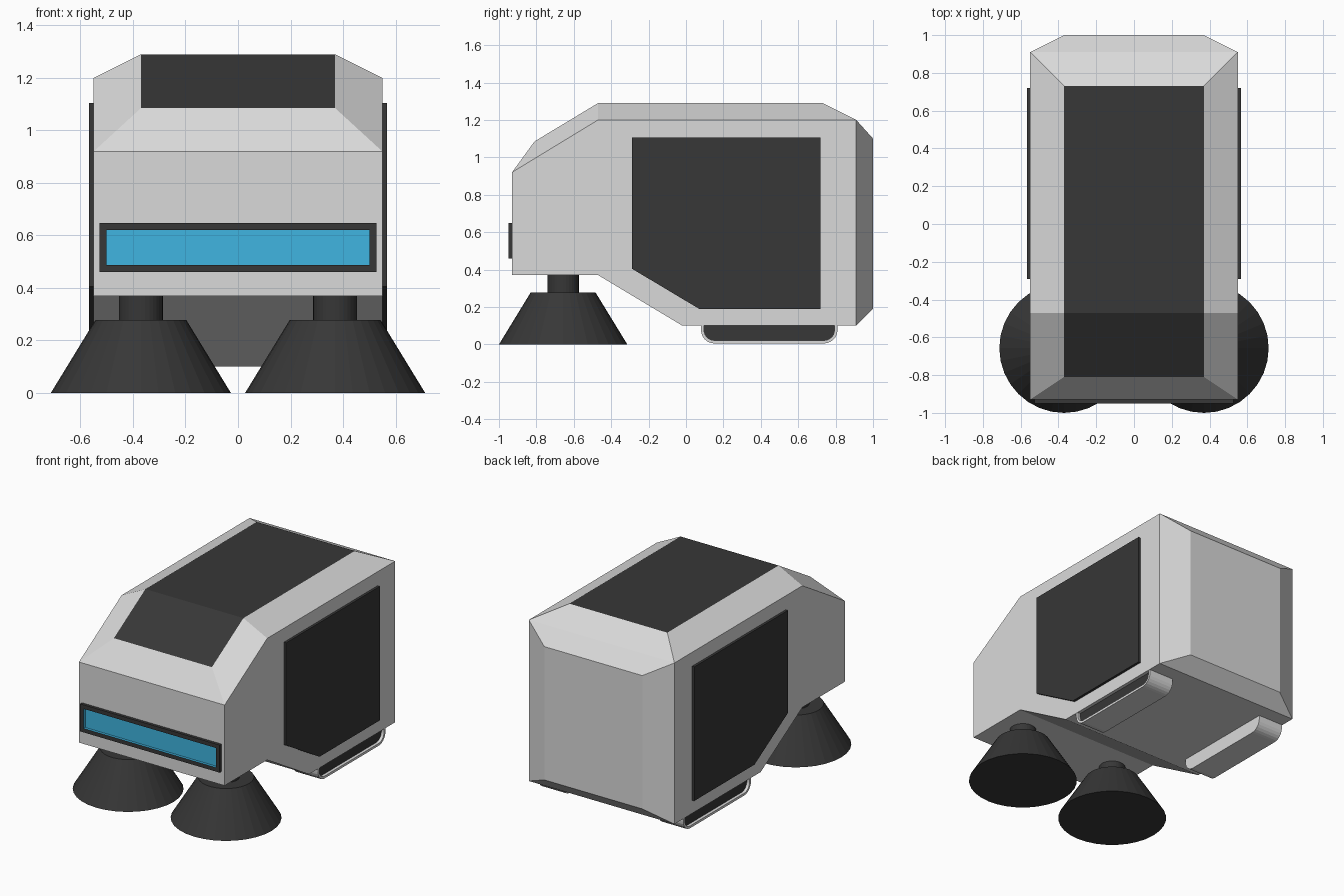
import bpy, bmesh, math
from mathutils import Vector

if "Cube" in bpy.data.objects:
    bpy.data.objects.remove(bpy.data.objects["Cube"], do_unlink=True)


def material(name, rgb):
    m = bpy.data.materials.new(name)
    m.use_nodes = True
    col = (*rgb, 1.0)
    m.diffuse_color = col
    m.node_tree.nodes["Principled BSDF"].inputs["Base Color"].default_value = col
    return m


GREY = material("light grey shell", (0.7, 0.7, 0.7))
DARK = material("charcoal", (0.038, 0.038, 0.038))
BLUE = material("blue light", (0.05, 0.46, 0.75))


def finish(bm, name, mats):
    bmesh.ops.recalc_face_normals(bm, faces=bm.faces)
    me = bpy.data.meshes.new(name)
    bm.to_mesh(me)
    bm.free()
    for m in mats:
        me.materials.append(m)
    ob = bpy.data.objects.new(name, me)
    bpy.context.collection.objects.link(ob)
    return ob


def prism(points, offset):
    """Extrude a flat outline; returns the mesh and its end cap."""
    bm = bmesh.new()
    base = bm.faces.new([bm.verts.new(p) for p in points])
    res = bmesh.ops.extrude_face_region(bm, geom=[base], use_keep_orig=True)
    cap = [g for g in res["geom"] if isinstance(g, bmesh.types.BMFace)][0]
    bmesh.ops.translate(bm, verts=cap.verts[:], vec=offset)
    bmesh.ops.recalc_face_normals(bm, faces=bm.faces)
    return bm, cap


def recess(bm, cap, rim, depth, index, colour_walls):
    """Inset a cap and push it inwards, giving it another material."""
    bmesh.ops.inset_individual(bm, faces=[cap], thickness=rim, use_even_offset=True)
    if colour_walls:
        cap.material_index = index
    floor = bmesh.ops.extrude_discrete_faces(bm, faces=[cap])["faces"][0]
    floor.material_index = index
    floor.normal_update()
    bmesh.ops.translate(bm, verts=floor.verts[:], vec=floor.normal * -depth)


# Body: side outline, plus the narrower ridge points of roof and tail
OUTER_X, INNER_X = 0.55, 0.37
outline = {
    "nose": (-0.93, 0.92), "brow": (-0.47, 1.2), "tail_top": (0.91, 1.2),
    "tail_low": (0.91, 0.1), "belly": (-0.02, 0.1), "chin_back": (-0.47, 0.37),
    "chin": (-0.93, 0.37),
}
ridge = {
    "screen_low": (-0.81, 1.085), "roof_front": (-0.47, 1.29), "roof_back": (0.73, 1.29),
    "back_top": (1.0, 1.1), "back_low": (1.0, 0.19),
}
bm = bmesh.new()
sides = []
for s in (-1, 1):
    v = {k: bm.verts.new((s * OUTER_X, *p)) for k, p in outline.items()}
    v.update({k: bm.verts.new((s * INNER_X, *p)) for k, p in ridge.items()})
    sides.append(v)
    for names in (list(outline),
                  ["nose", "screen_low", "roof_front", "brow"],
                  ["brow", "roof_front", "roof_back", "tail_top"],
                  ["tail_top", "back_top", "back_low", "tail_low"]):
        bm.faces.new([v[n] for n in names])
loop = ["chin", "nose", "screen_low", "roof_front", "roof_back", "tail_top",
        "back_top", "back_low", "tail_low", "belly", "chin_back"]
for a, b in zip(loop, loop[1:] + loop[:1]):
    f = bm.faces.new([sides[0][a], sides[0][b], sides[1][b], sides[1][a]])
    # Windscreen and roof panel are dark
    f.material_index = int(a in ("screen_low", "roof_front"))
finish(bm, "body", [GREY, DARK])

# Front light bar: dark bezel with a recessed blue lens
bar = [(-0.527, -0.925, 0.46), (0.527, -0.925, 0.46),
       (0.527, -0.925, 0.648), (-0.527, -0.925, 0.648)]
bm, cap = prism(bar, Vector((0, -0.025, 0)))
recess(bm, cap, 0.027, 0.018, 1, True)
finish(bm, "front_light", [DARK, BLUE])

# Skid outline: flat top, rounded lower corners
Y0, Y1, Z0, R = 0.08, 0.81, 0.005, 0.072
skid = [(Y1, 0.125), (Y0, 0.125)]
for cy, start in ((Y0 + R, math.pi), (Y1 - R, 1.5 * math.pi)):
    for i in range(7):
        a = start + i * math.pi / 12
        skid.append((cy + R * math.cos(a), Z0 + R + R * math.sin(a)))

door = [(-0.29, 1.105), (0.72, 1.105), (0.72, 0.19), (0.07, 0.19), (-0.29, 0.405)]


def cone(name, x, r_low, r_high, z_low, z_high):
    bm = bmesh.new()
    bmesh.ops.create_cone(bm, cap_ends=True, segments=32, radius1=r_low,
                          radius2=r_high, depth=z_high - z_low)
    bmesh.ops.translate(bm, verts=bm.verts, vec=(x, -0.657, (z_low + z_high) / 2))
    finish(bm, name, [DARK])


for s, side in ((1, "left"), (-1, "right")):
    # Side door panel
    bm, cap = prism([(s * 0.545, y, z) for y, z in door], Vector((s * 0.022, 0, 0)))
    finish(bm, side + "_door_panel", [DARK])
    # Rear skid with a dark recess on its outer side
    bm, cap = prism([(s * 0.36, y, z) for y, z in skid], Vector((s * 0.187, 0, 0)))
    recess(bm, cap, 0.016, 0.02, 1, False)
    finish(bm, side + "_skid", [GREY, DARK])
    # Conical front foot and its neck
    cone(side + "_foot", s * 0.37, 0.343, 0.173, 0.0, 0.278)
    cone(side + "_foot_neck", s * 0.37, 0.084, 0.084, 0.27, 0.38)
